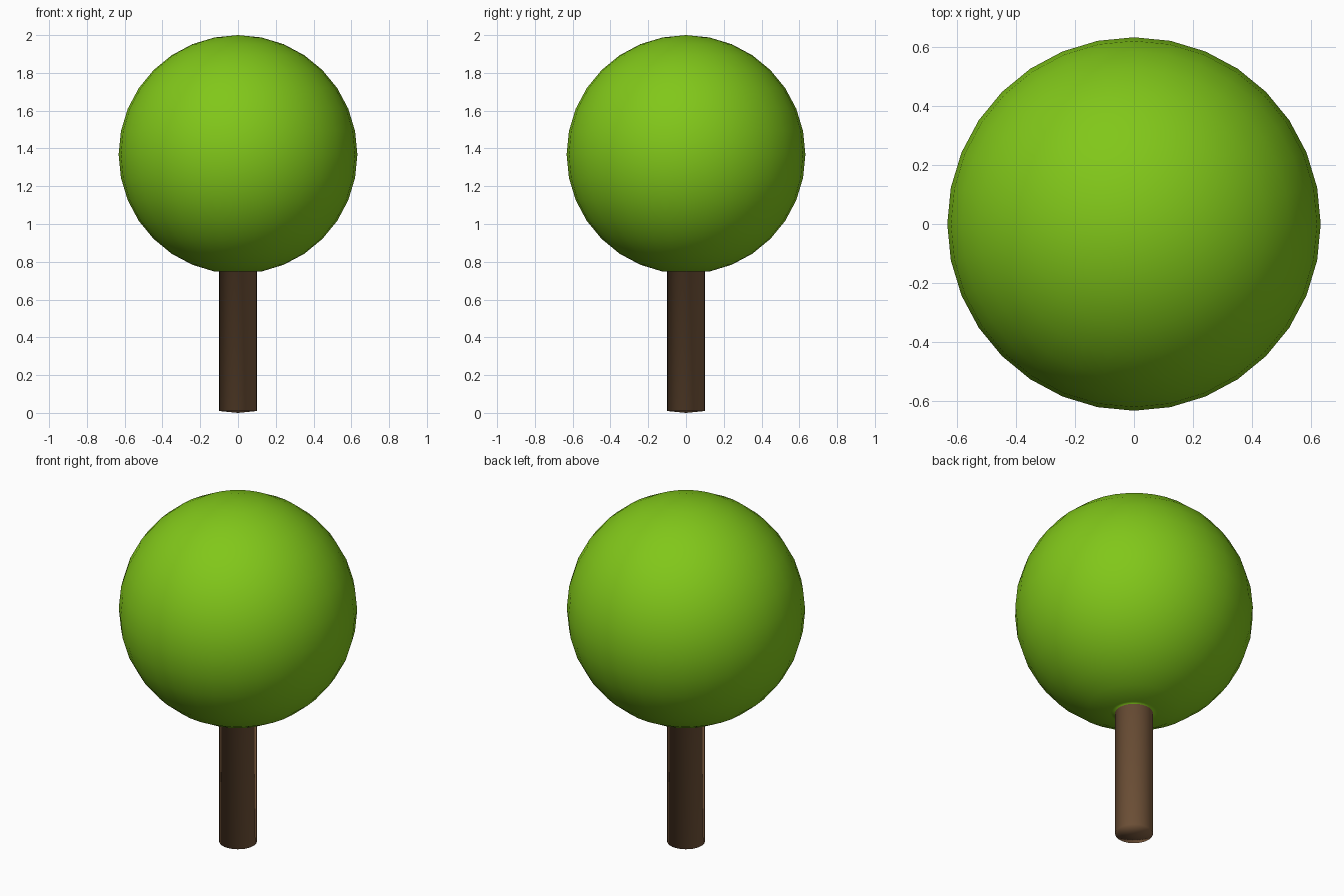
import bpy
import bmesh
from math import sin, cos, pi

if "Cube" in bpy.data.objects:
    bpy.data.objects.remove(bpy.data.objects["Cube"])

R, CZ = 0.632, 1.368          # crown radius and centre height
TRUNK_R = 0.1
SIDES, RINGS = 32, 16


def material(name, color):
    mat = bpy.data.materials.new(name)
    mat.diffuse_color = (*color, 1)
    mat.use_nodes = True
    mat.node_tree.nodes["Principled BSDF"].inputs["Base Color"].default_value = mat.diffuse_color
    return mat


# Profile: crown from the top pole to its lowest ring, then the trunk with a slightly domed foot
profile = [(R * sin(pi * i / RINGS), CZ + R * cos(pi * i / RINGS)) for i in range(RINGS)]
profile[0] = (0, CZ + R)
neck_z = profile[-1][1]
profile += [(TRUNK_R, neck_z), (TRUNK_R, 0.01), (0, 0)]

# Revolve into one continuous tree surface
bm = bmesh.new()
verts = [bm.verts.new((r, 0, z)) for r, z in profile]
edges = [bm.edges.new(pair) for pair in zip(verts, verts[1:])]
bmesh.ops.spin(bm, geom=verts + edges, cent=(0, 0, 0), axis=(0, 0, 1),
               angle=2 * pi, steps=SIDES)
bmesh.ops.remove_doubles(bm, verts=bm.verts[:], dist=1e-4)
bmesh.ops.recalc_face_normals(bm, faces=bm.faces[:])

# Leaves above the neck, bark below
for face in bm.faces:
    face.smooth = True
    face.material_index = int(face.calc_center_median().z < neck_z - 0.01)

mesh = bpy.data.meshes.new("tree")
bm.to_mesh(mesh)
bm.free()
mesh.materials.append(material("leaves", (0.22, 0.57, 0.01)))
mesh.materials.append(material("bark", (0.22, 0.115, 0.054)))
tree = bpy.data.objects.new("tree", mesh)
bpy.context.collection.objects.link(tree)
